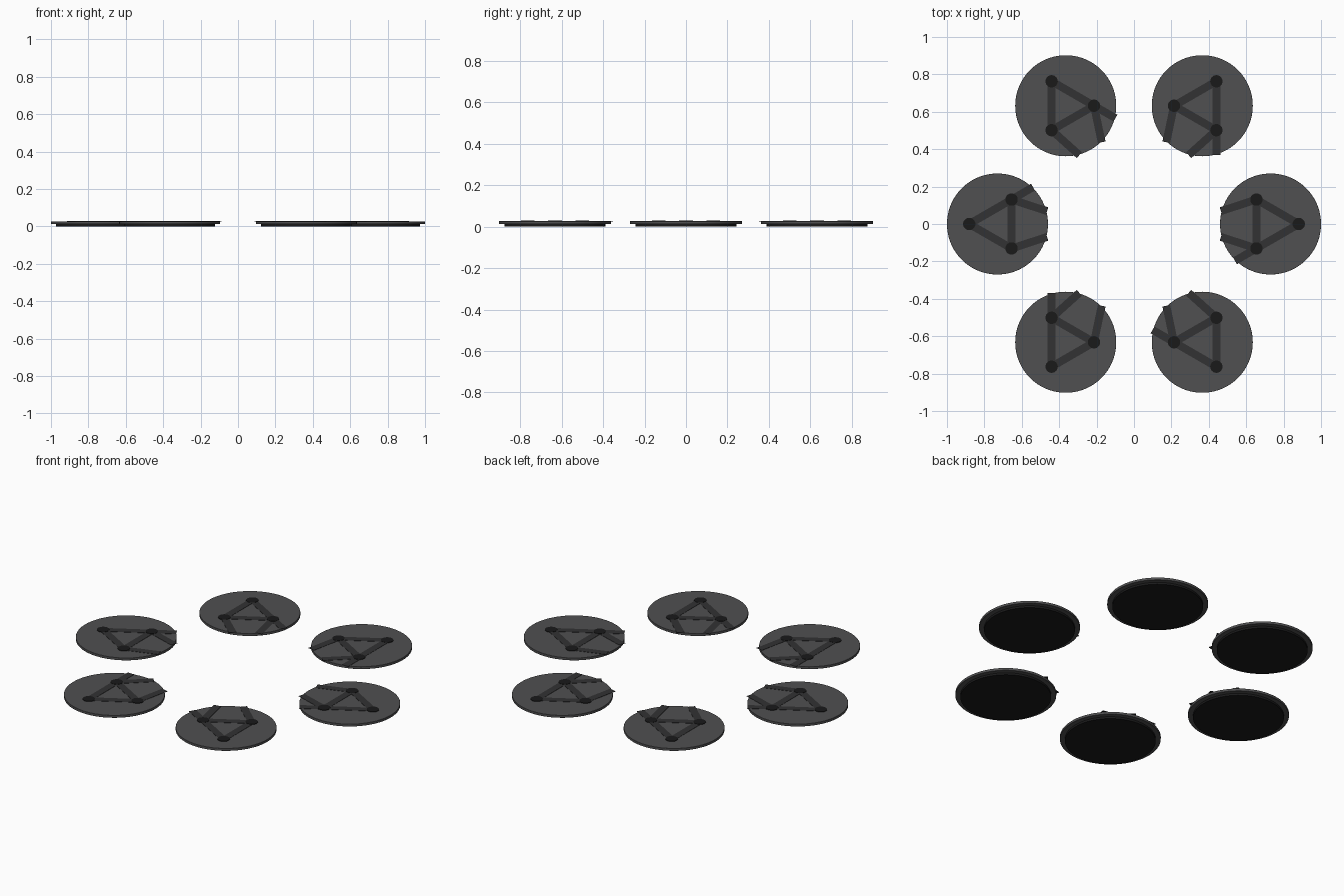
import bpy
from math import cos, sin, radians, atan2, hypot
from mathutils import Matrix, Vector

if "Cube" in bpy.data.objects:
    bpy.data.objects.remove(bpy.data.objects["Cube"])


def material(name, v):
    m = bpy.data.materials.new(name)
    m.diffuse_color = (v, v, v * 1.03, 1)
    m.use_nodes = True
    m.node_tree.nodes["Principled BSDF"].inputs["Base Color"].default_value = m.diffuse_color
    return m


slate = material("slate_grey", 0.08)
groove = material("dark_line", 0.032)
rubber = material("black_base", 0.01)
TOP = 0.0265


def finish(ob, name, mat, frame):
    ob.name = name
    ob.data.materials.append(mat)
    ob.matrix_world = frame @ ob.matrix_basis
    return ob


def disc(name, r, z0, z1, mat, frame, xy=(0, 0), sides=96, bevel=0):
    bpy.ops.mesh.primitive_cylinder_add(vertices=sides, radius=r, depth=z1 - z0,
                                        location=(*xy, (z0 + z1) / 2))
    ob = bpy.context.object
    bpy.ops.object.shade_smooth_by_angle()
    if bevel:
        b = ob.modifiers.new("edge", 'BEVEL')
        b.width, b.segments = bevel, 2
    return finish(ob, name, mat, frame)


def bar(name, a, b, frame):
    dx, dy = b[0] - a[0], b[1] - a[1]
    bpy.ops.mesh.primitive_cube_add(size=1)
    ob = bpy.context.object
    h = 0.0025
    ob.data.transform(Matrix.Diagonal((hypot(dx, dy), 0.042, h, 1)))
    ob.location = ((a[0] + b[0]) / 2, (a[1] + b[1]) / 2, TOP + 0.0015 - h / 2)
    ob.rotation_euler.z = atan2(dy, dx)
    bpy.context.view_layer.update()
    return finish(ob, name, groove, frame)


# Triangle of nodes on each coaster, with three stubs running to the rim
nodes = [(0.151 * cos(radians(a)), 0.151 * sin(radians(a))) for a in (0, 120, 240)]
stubs = [(nodes[1], (-0.265, 0.069)),
         (nodes[2], (-0.265, -0.069)),
         (nodes[2], (-0.19, -0.197))]

# Six coasters in a ring, each turned to face the centre
for i in range(6):
    frame = Matrix.Rotation(radians(60 * i), 4, 'Z') @ Matrix.Translation((0.73, 0, 0))
    disc("coaster_base", 0.243, 0, 0.014, rubber, frame)
    disc("coaster_plate", 0.27, 0.012, TOP, slate, frame, bevel=0.001)
    for k in range(3):
        bar("triangle_bar", nodes[k], nodes[(k + 1) % 3], frame)
        disc("node_dot", 0.033, TOP - 0.001, TOP + 0.003, rubber, frame, nodes[k], 32)
    for a, b in stubs:
        bar("rim_bar", a, b, frame)
